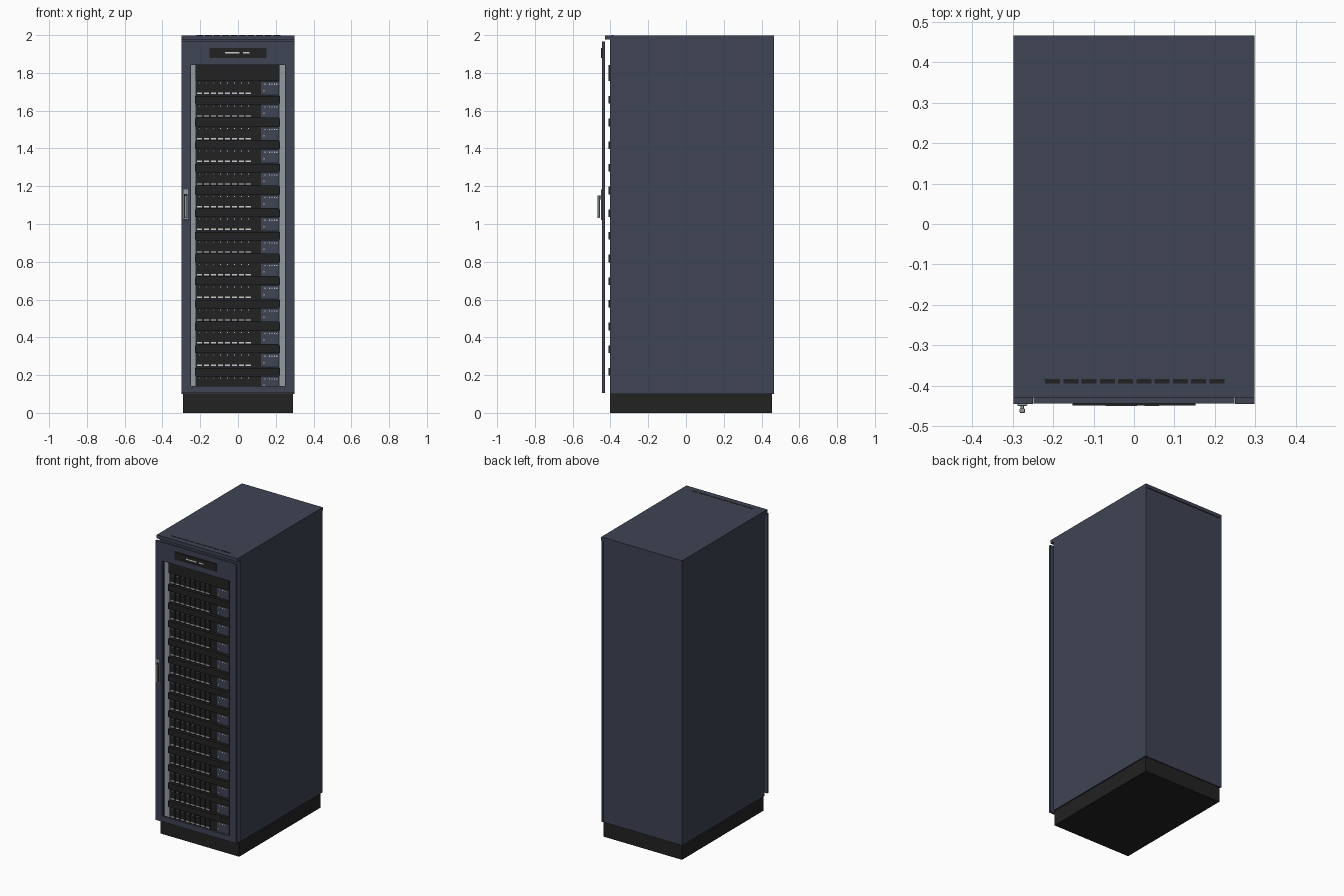
import bpy
import bmesh
from mathutils import Matrix, Vector

cube = bpy.data.objects.get("Cube")
if cube:
    bpy.data.objects.remove(cube, do_unlink=True)


def material(name, r, g, b):
    m = bpy.data.materials.new(name)
    m.use_nodes = True
    m.diffuse_color = (r, g, b, 1)
    bsdf = m.node_tree.nodes["Principled BSDF"]
    bsdf.inputs["Base Color"].default_value = (r, g, b, 1)
    bsdf.inputs["Roughness"].default_value = 0.6
    return m


BLUE = material("slate blue", 0.050, 0.057, 0.087)
BLACK = material("black", 0.016, 0.016, 0.016)
GREY = material("metal grey", 0.30, 0.34, 0.36)
LIGHT = material("pale grey", 0.62, 0.62, 0.62)


def boxes(name, mat, spans, bevel=0):
    """One object from (x0, x1, y0, y1, z0, z1) boxes."""
    bm = bmesh.new()
    for x0, x1, y0, y1, z0, z1 in spans:
        lo, hi = Vector((x0, y0, z0)), Vector((x1, y1, z1))
        mtx = Matrix.Translation((lo + hi) / 2) @ Matrix.Diagonal((hi - lo).to_4d())
        bmesh.ops.create_cube(bm, size=1, matrix=mtx)
    me = bpy.data.meshes.new(name)
    bm.to_mesh(me)
    bm.free()
    me.materials.append(mat)
    ob = bpy.data.objects.new(name, me)
    bpy.context.collection.objects.link(ob)
    if bevel:
        mod = ob.modifiers.new("edge", "BEVEL")
        mod.width = bevel
        mod.segments = 2
    return ob


FRONT, BACK = -0.402, 0.466
DOOR_F, DOOR_B = -0.445, -0.430

# Cabinet shell
boxes("plinth", BLACK, [(-0.29, 0.29, -0.402, 0.456, 0, 0.102)])
boxes("left_side_panel", BLUE, [(0.285, 0.298, FRONT, BACK, 0.1, 1.976)])
boxes("right_side_panel", BLUE, [(-0.298, -0.285, FRONT, BACK, 0.1, 1.976)])
boxes("back_panel", BLUE, [(-0.285, 0.285, 0.450, BACK - 0.003, 0.1, 1.974)])
boxes("floor_panel", BLUE, [(-0.285, 0.285, FRONT, 0.450, 0.1, 0.112)])
boxes("lid", BLUE, [(-0.298, 0.298, -0.43, BACK + 0.001, 1.976, 1.999)])
boxes("inner_front_frame", BLUE, [
    (-0.285, -0.255, FRONT, -0.385, 0.112, 1.976),
    (0.255, 0.285, FRONT, -0.385, 0.112, 1.976),
    (-0.255, 0.255, FRONT, -0.385, 1.845, 1.976)])
boxes("lid_vents", BLACK, [
    (-0.220 + 0.0452 * i, -0.183 + 0.0452 * i, -0.395, -0.384, 1.997, 2.0)
    for i in range(10)])

# Door frame, display and handle
boxes("door_stiles", BLUE, [
    (s - 0.024, s + 0.024, DOOR_F, DOOR_B, 0.106, 1.967) for s in (-0.274, 0.274)])
boxes("door_header", BLUE, [(-0.249, 0.249, DOOR_F + 0.001, DOOR_B, 1.843, 1.967)])
boxes("door_sill", BLUE, [(-0.249, 0.249, DOOR_F + 0.001, DOOR_B, 0.106, 0.142)])
boxes("display_panel", BLACK, [(-0.152, 0.152, -0.449, DOOR_F + 0.002, 1.880, 1.932)])
boxes("display_readout", LIGHT, [
    (-0.070, 0.008, -0.450, -0.448, 1.902, 1.910),
    (0.026, 0.062, -0.450, -0.448, 1.902, 1.910)])
boxes("handle_plate", GREY, [(-0.289, -0.264, -0.450, DOOR_F, 1.022, 1.182)], 0.002)
boxes("handle_recess", BLACK, [(-0.285, -0.268, -0.451, -0.449, 1.032, 1.160)])
boxes("handle_grip", GREY, [
    (-0.283, -0.270, -0.468, -0.456, 1.032, 1.152),
    (-0.281, -0.272, -0.458, -0.448, 1.130, 1.150)], 0.003)

# Mounting rails
boxes("mounting_rails", GREY, [
    (-0.255, -0.222, FRONT, -0.375, 0.112, 1.845),
    (0.218, 0.255, FRONT, -0.375, 0.112, 1.845)])

# Equipment: alternating servers and blanking panels
PITCH, ROWS = 0.12, 14
tops = [1.755 - PITCH * i for i in range(ROWS)]
bay_x = [-0.221 + 0.037 * k for k in range(8)]

blanks = [(-0.225, 0.221, -0.410, -0.34, 1.757, 1.843)]
servers, bays, bars, lamps, modules, module_lamps = [], [], [], [], [], []
for t in tops:
    servers.append((-0.222, 0.218, -0.392, 0.30, t - 0.075, t))
    if t > 0.2:
        blanks.append((-0.228, 0.223, -0.410, -0.34, t - 0.118, t - 0.077))
    for x in bay_x:
        bays.append((x, x + 0.034, -0.397, -0.390, t - 0.073, t - 0.002))
        bars.append((x + 0.003, x + 0.030, -0.399, -0.396, t - 0.067, t - 0.060))
        lamps.append((x + 0.016, x + 0.021, -0.399, -0.396, t - 0.012, t - 0.007))
    modules.append((0.122, 0.214, -0.398, -0.390, t - 0.070, t - 0.003))
    module_lamps.append((0.134, 0.141, -0.400, -0.397, t - 0.053, t - 0.045))
    module_lamps += [(x, x + 0.006, -0.400, -0.397, t - 0.018, t - 0.012)
                     for x in (0.140, 0.163, 0.177, 0.190, 0.202)]

boxes("server_cases", BLACK, servers)
boxes("blanking_panels", BLACK, blanks)
boxes("drive_bays", BLACK, bays)
boxes("drive_latches", LIGHT, bars)
boxes("drive_lamps", LIGHT, lamps)
boxes("control_modules", BLUE, modules)
boxes("module_lamps", LIGHT, module_lamps)
